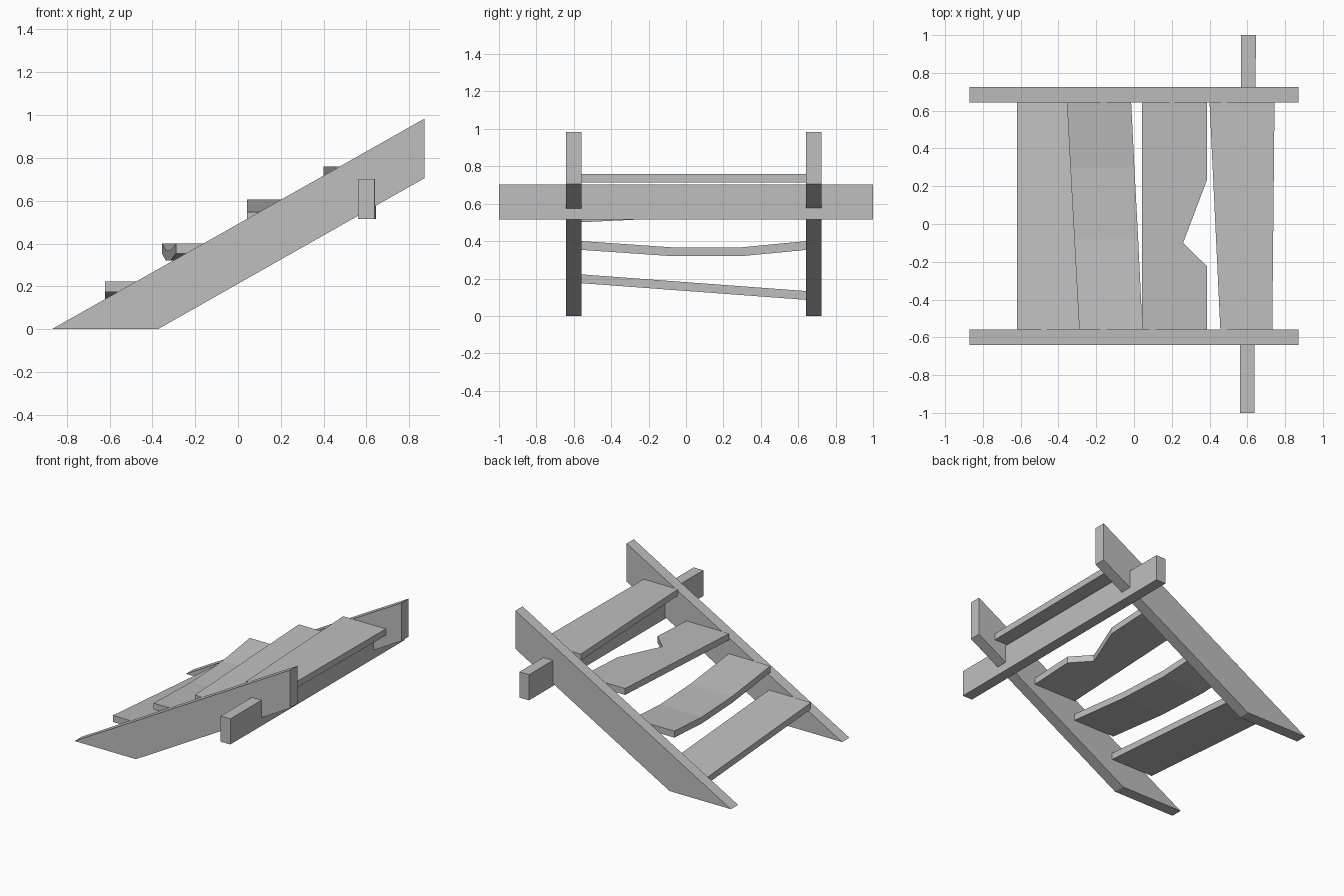
import bpy
import bmesh
import math

default = bpy.data.objects.get("Cube")
if default:
    bpy.data.objects.remove(default, do_unlink=True)

wood = bpy.data.materials.new("plain_grey")
wood.use_nodes = True
GREY = (0.52, 0.52, 0.52, 1)
wood.diffuse_color = GREY
wood.node_tree.nodes["Principled BSDF"].inputs["Base Color"].default_value = GREY


def loft(name, sections):
    """Join (y, [(x, z), ...]) outlines along y into a closed solid."""
    bm = bmesh.new()
    rings = [[bm.verts.new((x, y, z)) for x, z in pts] for y, pts in sections]
    for a, b in zip(rings, rings[1:]):
        for i in range(len(a)):
            j = (i + 1) % len(a)
            bm.faces.new((a[i], a[j], b[j], b[i]))
    bm.faces.new(rings[0])
    bm.faces.new(rings[-1])
    # Merge coplanar strips into clean flat faces
    bmesh.ops.dissolve_limit(bm, angle_limit=math.radians(0.3),
                             verts=bm.verts, edges=bm.edges)
    bmesh.ops.recalc_face_normals(bm, faces=bm.faces)
    mesh = bpy.data.meshes.new(name)
    bm.to_mesh(mesh)
    bm.free()
    mesh.materials.append(wood)
    obj = bpy.data.objects.new(name, mesh)
    bpy.context.collection.objects.link(obj)


def plank(name, stations, thickness=0.047):
    """Plank across y from stations (y, x_start, x_end, top)."""
    loft(name, [(y, [(a, top - thickness), (b, top - thickness), (b, top), (a, top)])
                for y, a, b, top in stations])


# Sloping side boards
profile = [(-0.87, 0), (-0.375, 0), (0.87, 0.705), (0.87, 0.983)]
FRONT, BACK, BOARD = -0.558, 0.642, 0.083
loft("front_side_board", [(FRONT - BOARD, profile), (FRONT, profile)])
loft("back_side_board", [(BACK, profile), (BACK + BOARD, profile)])

# Crossbar passing through both boards
plank("crossbar", [(-1, 0.56, 0.638, 0.702), (1, 0.567, 0.645, 0.702)], 0.187)

# Worn steps: tilted, sagging, chipped and skewed
plank("bottom_step", [(FRONT, -0.62, -0.28, 0.222), (BACK, -0.62, -0.28, 0.133)])
plank("sagging_step", [
    (FRONT, -0.29, 0.045, 0.4),
    (-0.08, -0.316, 0.022, 0.367),
    (0.3, -0.337, 0.002, 0.367),
    (BACK, -0.355, -0.015, 0.4)])
slope = (0.605 - 0.548) / (BACK - FRONT)
plank("chipped_step", [
    (y, 0.042, x, 0.548 + slope * (y - FRONT))
    for y, x in [(FRONT, 0.387), (-0.225, 0.387), (-0.1, 0.26), (0.235, 0.387), (BACK, 0.387)]])
plank("top_step", [(FRONT, 0.457, 0.732, 0.76), (BACK, 0.4, 0.744, 0.76)])
